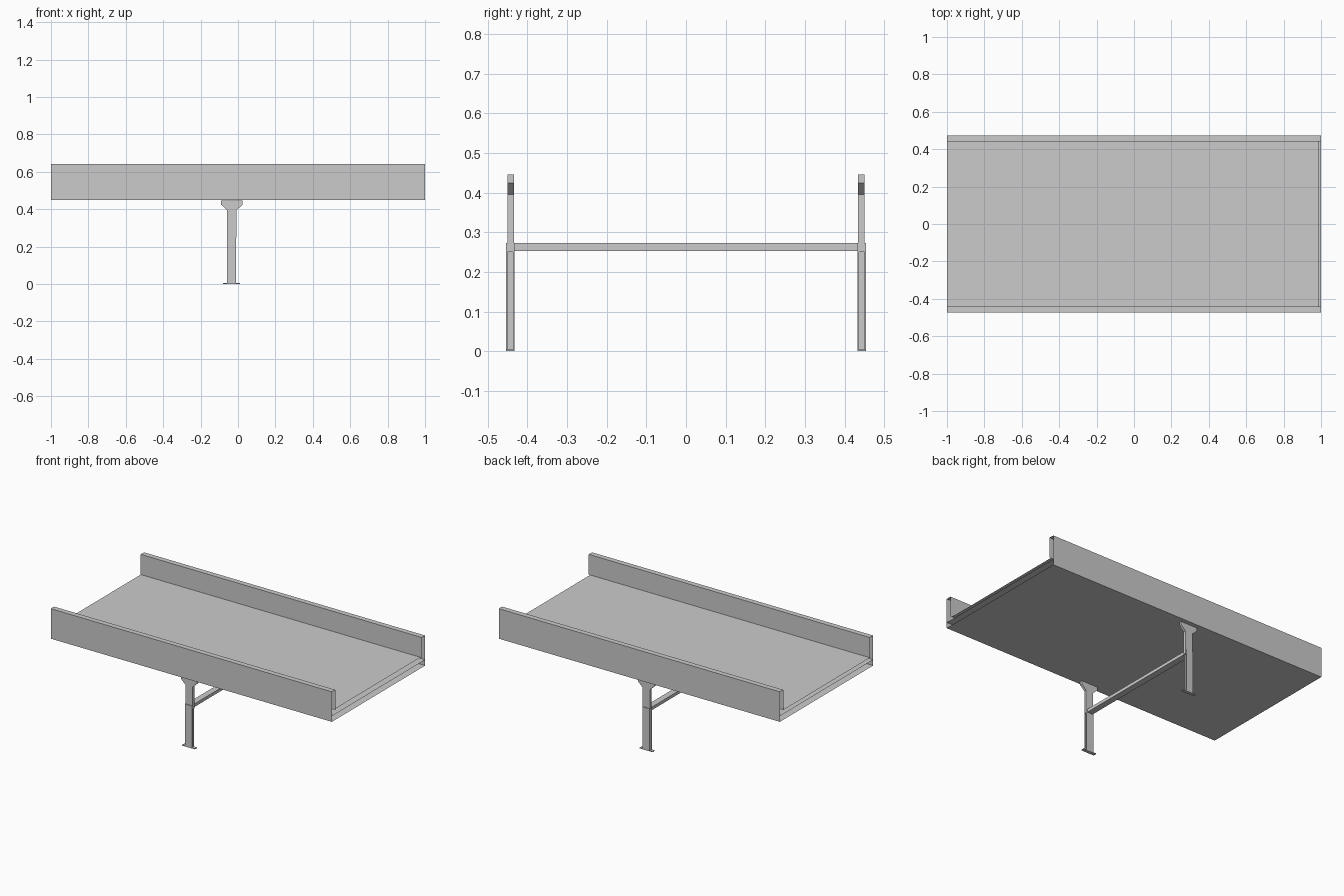
import bpy, bmesh

if "Cube" in bpy.data.objects:
    bpy.data.objects.remove(bpy.data.objects["Cube"])

def mesh_object(name, bm):
    bmesh.ops.recalc_face_normals(bm, faces=bm.faces)
    me = bpy.data.meshes.new(name)
    bm.to_mesh(me)
    bm.free()
    ob = bpy.data.objects.new(name, me)
    bpy.context.collection.objects.link(ob)
    return ob

def extrude(name, points, offset, closed=True, capped=True):
    """Sweep a line of 3D points along an offset, as a solid or an open sheet."""
    bm = bmesh.new()
    a = [bm.verts.new(p) for p in points]
    b = [bm.verts.new([p[i] + offset[i] for i in range(3)]) for p in points]
    n = len(points)
    for i in range(n if closed else n - 1):
        j = (i + 1) % n
        bm.faces.new((a[i], a[j], b[j], b[i]))
    if closed and capped:
        bm.faces.new(a)
        bm.faces.new(b)
    return mesh_object(name, bm)

def box(name, x0, x1, y0, y1, z0, z1):
    pts = [(x0, y0, z0), (x1, y0, z0), (x1, y1, z0), (x0, y1, z0)]
    return extrude(name, pts, (0, 0, z1 - z0))

BOTTOM, TOP = 0.449, 0.642
BELT, SLIDER = 0.512, 0.486
OUT, INN = 0.474, 0.440

# Conveyor bed: open-ended sheet metal
for s, side in ((-1, "front"), (1, "back")):
    prof = [(-1, s * y, z) for y, z in
            ((OUT, BOTTOM), (OUT, TOP), (INN, TOP), (INN, BELT))]
    extrude(side + "_side_rail", prof, (2, 0, 0), closed=False)
extrude("belt", [(-1, -INN, BELT), (-1, INN, BELT)], (1.99, 0, 0), closed=False)
extrude("slider_bed", [(-1, -OUT, SLIDER), (-1, OUT, SLIDER)], (2, 0, 0), closed=False)
extrude("bottom_pan", [(-1, -OUT, BOTTOM), (-1, OUT, BOTTOM)], (2, 0, 0), closed=False)

# Support stand, a little off centre
for s, side in ((-1, "front"), (1, "back")):
    # Lower leg: channel open towards +x
    yo, yi, t = s * 0.454, s * 0.433, s * 0.004
    chan = [(-0.060, yo), (-0.010, yo), (-0.010, yo - t), (-0.056, yo - t),
            (-0.056, yi + t), (-0.010, yi + t), (-0.010, yi), (-0.060, yi)]
    extrude(side + "_lower_leg", [(x, y, 0.005) for x, y in chan], (0, 0, 0.268))
    # Upper leg with flared head
    head = [(-0.058, 0.2), (-0.058, 0.395), (-0.091, 0.425), (-0.091, 0.446),
            (0.025, 0.446), (0.025, 0.425), (-0.007, 0.395), (-0.007, 0.2)]
    head = [(x, 0.25 if z == 0.2 else z) for x, z in head]
    extrude(side + "_upper_leg", [(x, s * 0.450, z) for x, z in head],
            (0, -s * 0.016, 0))
    box(side + "_foot_plate", -0.080, 0.012, min(yo, yi), max(yo, yi), 0, 0.005)

# Cross bar between the legs
box("cross_bar", -0.055, -0.015, -0.434, 0.434, 0.253, 0.273)
